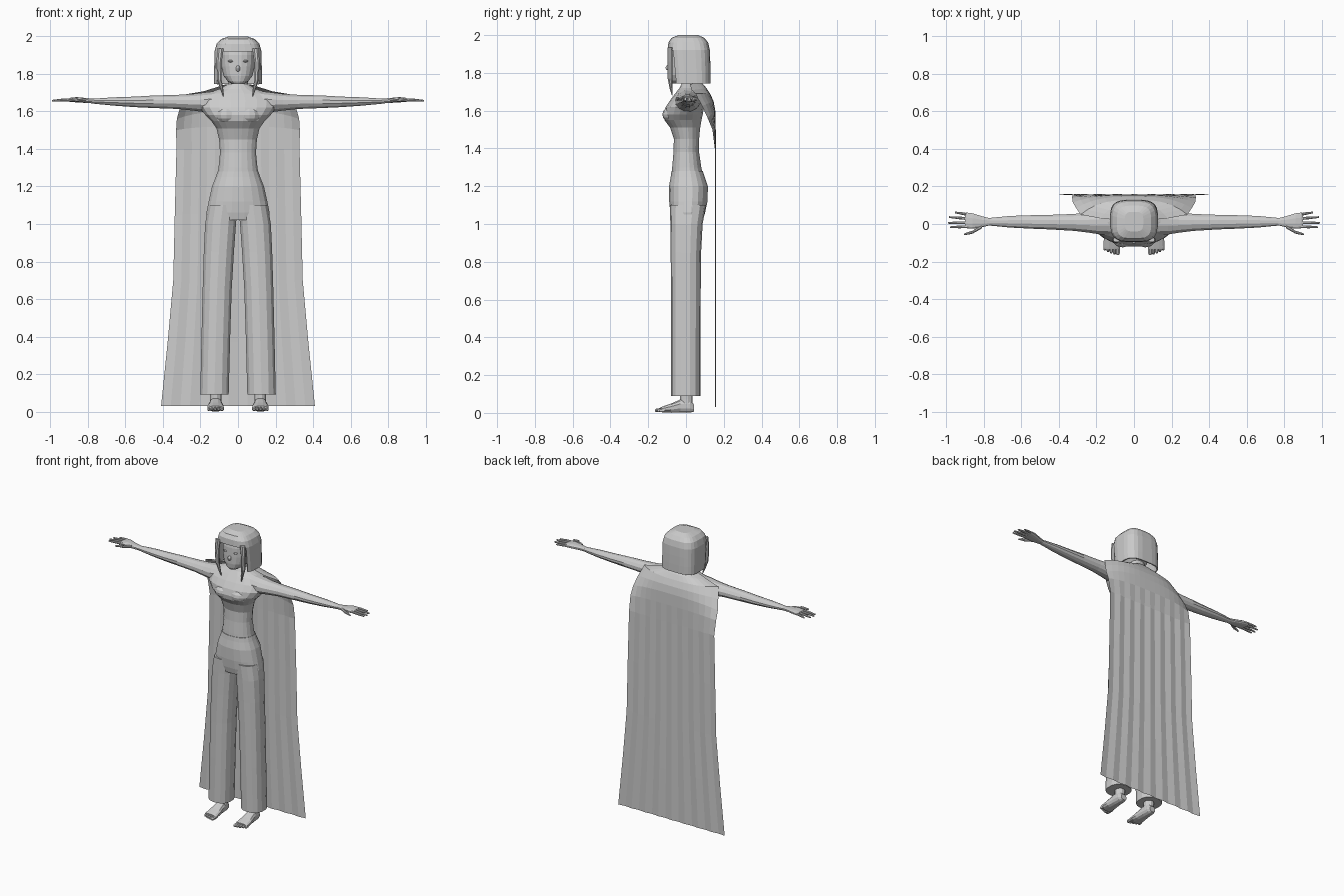
import bpy, bmesh, math
from mathutils import Vector


def finish(name, bm, mirror=False, thick=0):
    bmesh.ops.recalc_face_normals(bm, faces=bm.faces)
    me = bpy.data.meshes.new(name)
    bm.to_mesh(me)
    bm.free()
    ob = bpy.data.objects.new(name, me)
    bpy.context.collection.objects.link(ob)
    if thick:
        ob.modifiers.new("thickness", 'SOLIDIFY').thickness = thick
    if mirror:
        m = ob.modifiers.new("mirror", 'MIRROR')
        m.use_mirror_merge = False
    return ob


def add_loft(bm, rings, axis='z', n=16, p=2.0, caps=True):
    """Each ring: position along axis, low/high of first and second cross direction."""
    loops = []
    for t, u0, u1, v0, v1 in rings:
        loop = []
        for i in range(n):
            a = 2 * math.pi * (i + 0.5) / n
            c, s = math.cos(a), math.sin(a)
            u = (u0 + u1) / 2 + (u1 - u0) / 2 * math.copysign(abs(c) ** (2 / p), c)
            v = (v0 + v1) / 2 + (v1 - v0) / 2 * math.copysign(abs(s) ** (2 / p), s)
            co = {'z': (u, v, t), 'x': (t, u, v), 'y': (u, t, v)}[axis]
            loop.append(bm.verts.new(co))
        loops.append(loop)
    for a, b in zip(loops, loops[1:]):
        for i in range(n):
            j = (i + 1) % n
            bm.faces.new((a[i], a[j], b[j], b[i]))
    if caps:
        bm.faces.new(loops[0])
        bm.faces.new(loops[-1])


def loft(name, rings, axis='z', n=16, p=2.0, mirror=False):
    bm = bmesh.new()
    add_loft(bm, rings, axis, n, p)
    return finish(name, bm, mirror)


def ball(name, loc, size, mirror=False):
    bm = bmesh.new()
    bmesh.ops.create_uvsphere(bm, u_segments=12, v_segments=8, radius=1)
    for v in bm.verts:
        v.co = Vector(loc) + Vector([a * b for a, b in zip(v.co, size)])
    return finish(name, bm, mirror)


# Torso and neck
loft("torso", [
    (1.24, -.115, .115, -.078, .095), (1.30, -.105, .105, -.074, .082),
    (1.38, -.097, .097, -.067, .070), (1.45, -.102, .102, -.065, .070),
    (1.51, -.116, .116, -.085, .076), (1.55, -.145, .145, -.115, .083),
    (1.58, -.175, .175, -.120, .090), (1.62, -.205, .205, -.108, .096),
    (1.66, -.210, .210, -.082, .100), (1.695, -.175, .175, -.055, .098),
    (1.72, -.10, .10, -.035, .090), (1.745, -.055, .055, -.022, .075),
    (1.80, -.045, .045, -.02, .065)], n=20, p=2.2)
ball("bust", (.06, -.07, 1.58), (.062, .055, .045), True)

# Trousers: hips and two flared legs
loft("trouser_hips", [
    (1.02, -.165, .165, -.075, .09), (1.06, -.170, .170, -.084, .102),
    (1.12, -.158, .158, -.090, .115), (1.20, -.140, .140, -.091, .117),
    (1.25, -.120, .120, -.082, .100), (1.28, -.110, .110, -.078, .090)], n=20, p=2.3)
loft("trouser_leg", [
    (.09, .048, .203, -.080, .077), (.40, .040, .196, -.080, .077),
    (.65, .032, .190, -.080, .078), (.85, .020, .184, -.081, .080),
    (1.0, .009, .177, -.083, .088), (1.10, .0, .160, -.085, .105)],
    n=14, p=2.4, mirror=True)

# Feet with toes
loft("ankle", [(.03, .085, .152, -.035, .036), (.07, .088, .150, -.032, .036),
               (.14, .088, .150, -.032, .036)], n=12, mirror=True)
loft("foot", [
    (.042, .097, .140, .006, .045), (.02, .088, .150, 0, .072), (-.03, .084, .154, 0, .072),
    (-.08, .077, .162, 0, .050), (-.125, .074, .165, .002, .034),
    (-.135, .078, .161, .005, .030)], axis='y', n=12, p=2.4, mirror=True)
bm = bmesh.new()
for i, (w, tip) in enumerate([(.012, -.165), (.009, -.163), (.009, -.157),
                              (.008, -.15), (.008, -.142)]):
    x = .086 + .0175 * i
    add_loft(bm, [(-.115, x - w, x + w, .003, .028), (tip + .008, x - w, x + w, .003, .024),
                  (tip, x - w * .5, x + w * .5, .007, .018)], 'y', 8)
finish("toes", bm, True)

# Arms and hands
loft("arm", [
    (.10, -.06, .085, 1.60, 1.712), (.18, -.058, .075, 1.595, 1.703),
    (.24, -.048, .064, 1.603, 1.695), (.32, -.038, .055, 1.612, 1.690),
    (.45, -.030, .050, 1.617, 1.686), (.55, -.026, .048, 1.622, 1.680),
    (.66, -.020, .044, 1.630, 1.676), (.78, -.008, .032, 1.642, 1.668)],
    axis='x', n=12, mirror=True)
loft("palm", [
    (.765, -.007, .031, 1.642, 1.668), (.81, -.018, .042, 1.645, 1.672),
    (.86, -.026, .058, 1.648, 1.677), (.89, -.024, .062, 1.650, 1.674),
    (.90, -.020, .060, 1.652, 1.670)], axis='x', n=12, p=2.5, mirror=True)


def finger(bm, x0, y0, x1, y1, r=.008):
    add_loft(bm, [(x0, y0 - r, y0 + r, 1.654, 1.672),
                  ((x0 + x1) / 2, (y0 + y1) / 2 - r, (y0 + y1) / 2 + r, 1.653, 1.669),
                  (x1, y1 - r * .6, y1 + r * .6, 1.652, 1.662)], 'x', 8)


bm = bmesh.new()
for args in [(.88, -.014, .982, -.017), (.88, .007, .992, .006), (.88, .028, .985, .037),
             (.87, .048, .955, .062), (.81, -.012, .865, -.046, .011), (.855, -.042, .905, -.055)]:
    finger(bm, *args)
finish("fingers", bm, True)

# Head and face
loft("head", [
    (1.745, -.030, .030, -.080, .02), (1.76, -.055, .055, -.088, .05),
    (1.79, -.078, .078, -.092, .08), (1.84, -.090, .090, -.092, .10),
    (1.90, -.094, .094, -.090, .11), (1.95, -.085, .085, -.080, .10),
    (1.975, -.05, .05, -.04, .06)], n=20, p=2.4)
ball("nose", (0, -.092, 1.828), (.012, .016, .016))
ball("eye", (.038, -.080, 1.868), (.015, .012, .007), True)
ball("mouth", (0, -.082, 1.79), (.02, .009, .006))

# Bobbed hair, opened over the face
bm = bmesh.new()
add_loft(bm, [
    (1.745, -.128, .128, -.078, .130), (1.80, -.128, .128, -.084, .130),
    (1.86, -.127, .127, -.090, .129), (1.92, -.126, .126, -.097, .127),
    (1.96, -.115, .115, -.094, .118), (1.985, -.092, .092, -.078, .098),
    (2.0, -.05, .05, -.04, .065)], n=24, p=3.4)
gone = [f for f in bm.faces if f.calc_center_median().z < 1.75 and len(f.verts) > 4
        or (f.calc_center_median().z < 1.91 and f.calc_center_median().y < -.05
            and abs(f.calc_center_median().x) < .112)]
bmesh.ops.delete(bm, geom=gone, context='FACES')
finish("hair", bm, thick=.008)
loft("hair_strand", [
    (1.935, .075, .112, -.098, -.07), (1.86, .086, .116, -.100, -.07),
    (1.77, .086, .112, -.098, -.07), (1.72, .078, .096, -.088, -.07),
    (1.68, .076, .080, -.075, -.07)], n=8, mirror=True)

# Cape: rows of half width, centre and edge depth, centre and edge height
rows = [(.41, .157, .157, .03, .03), (.375, .157, .157, .37, .37),
        (.345, .157, .157, .70, .70), (.337, .157, .157, 1.05, 1.05),
        (.328, .157, .155, 1.40, 1.40), (.330, .157, .140, 1.52, 1.50),
        (.326, .155, .115, 1.60, 1.56), (.308, .146, .085, 1.65, 1.625),
        (.285, .128, .05, 1.69, 1.690), (.18, .108, .03, 1.72, 1.708),
        (.075, .085, .02, 1.745, 1.742)]
bm = bmesh.new()
cols = 16
grid = []
for w, yc, ye, zc, ze in rows:
    line = []
    for i in range(cols + 1):
        t = 2 * i / cols - 1
        k = abs(t) ** 3
        fold = .003 * math.cos(i * math.pi) if zc < 1.45 else 0
        line.append(bm.verts.new((w * t, yc + (ye - yc) * k + fold, zc + (ze - zc) * k)))
    grid.append(line)
for a, b in zip(grid, grid[1:]):
    for i in range(cols):
        bm.faces.new((a[i], a[i + 1], b[i + 1], b[i]))
finish("cape", bm)
